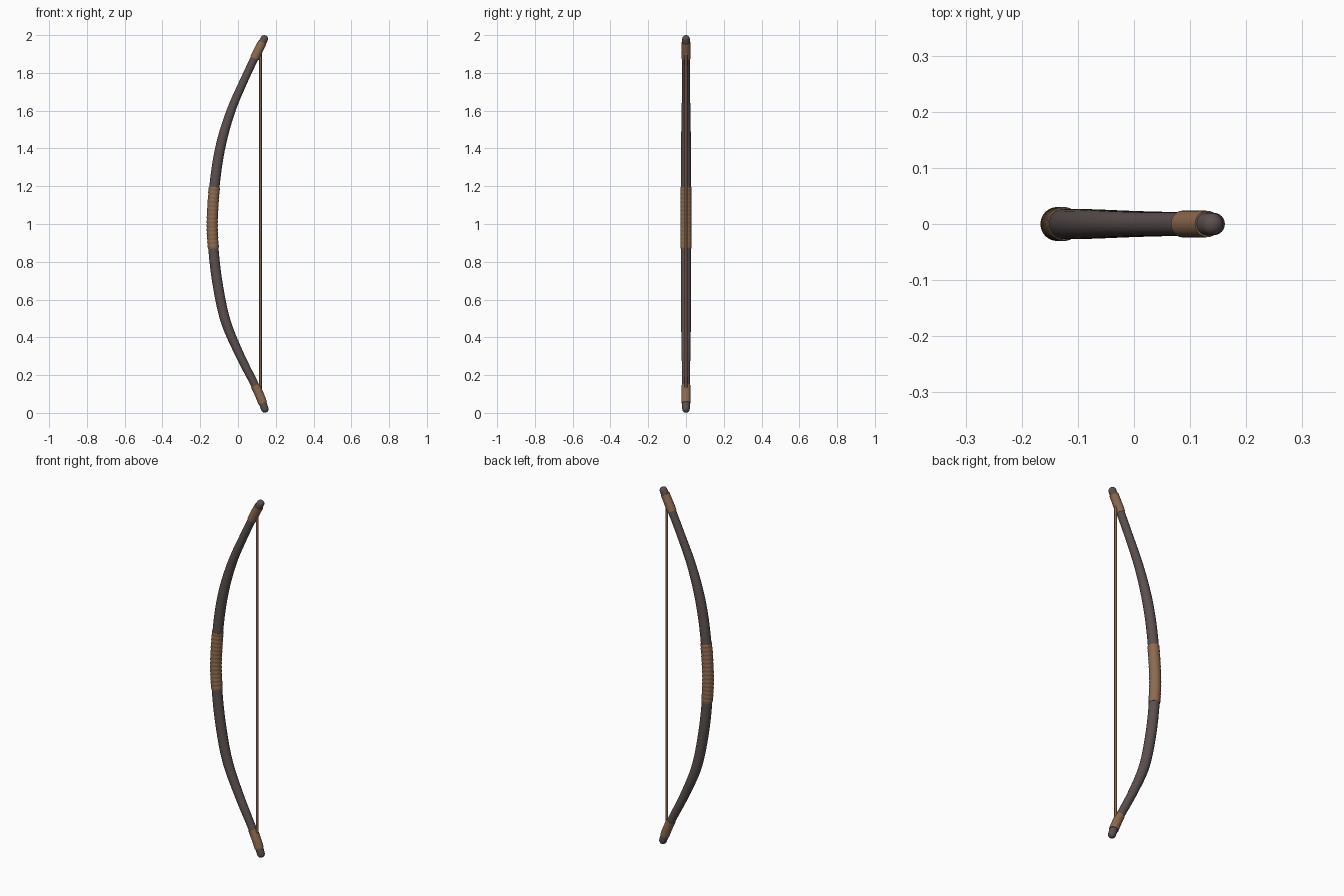
import bpy, bmesh, math
from mathutils import Vector

if "Cube" in bpy.data.objects:
    bpy.data.objects.remove(bpy.data.objects["Cube"])


def material(name, rgb):
    m = bpy.data.materials.new(name)
    m.diffuse_color = (*rgb, 1)
    m.use_nodes = True
    m.node_tree.nodes["Principled BSDF"].inputs["Base Color"].default_value = m.diffuse_color
    return m


DARK = material("dark wood", (0.105, 0.082, 0.078))
LEATHER = material("brown leather", (0.27, 0.145, 0.08))
CORD = material("brown cord", (0.24, 0.13, 0.075))

# bow centreline, bottom to top: x, z, radius
PATH = [(0.142, 0.021, .020), (0.118, 0.085, .021), (0.087, 0.153, .021),
        (0.008, 0.31, .023), (-0.066, 0.487, .026), (-0.108, 0.683, .027),
        (-0.130, 0.868, .027), (-0.136, 1.03, .027), (-0.119, 1.249, .027),
        (-0.087, 1.434, .026), (-0.034, 1.608, .023), (0.035, 1.767, .021),
        (0.098, 1.90, .021), (0.139, 1.980, .020)]


def spline(t):
    """Smooth curve through PATH; t in 0..len-1."""
    n = len(PATH) - 1
    i = min(int(t), n - 1)
    u = t - i
    p = [Vector(PATH[max(0, min(n, j))]) for j in range(i - 1, i + 3)]
    return 0.5 * (2 * p[1] + (p[2] - p[0]) * u
                  + (2 * p[0] - 5 * p[1] + 4 * p[2] - p[3]) * u * u
                  + (3 * p[1] - p[0] - 3 * p[2] + p[3]) * u ** 3)


SAMPLES = [spline(i / 200 * (len(PATH) - 1)) for i in range(201)]


def at_height(z):
    for a, b in zip(SAMPLES, SAMPLES[1:]):
        if a.y <= z <= b.y:
            return a.lerp(b, (z - a.y) / (b.y - a.y))
    return SAMPLES[0] if z < 1 else SAMPLES[-1]


def tube(name, stations, mat, sides=24, angle=40):
    """Sweep circles along (x, z, radius) stations in the y = 0 plane."""
    bm = bmesh.new()
    rings = []
    last = len(stations) - 1
    for i, s in enumerate(stations):
        d = stations[min(i + 1, last)] - stations[max(i - 1, 0)]
        d = Vector((d.x, d.y)).normalized()
        ring = []
        for k in range(sides):
            a = 2 * math.pi * k / sides
            c, y = math.cos(a) * s.z, math.sin(a) * s.z
            ring.append(bm.verts.new((s.x + d.y * c, y, s.y - d.x * c)))
        rings.append(ring)
    for a, b in zip(rings, rings[1:]):
        for k in range(sides):
            j = (k + 1) % sides
            bm.faces.new((a[k], a[j], b[j], b[k]))
    bm.faces.new(rings[0][::-1])
    bm.faces.new(rings[-1])
    bmesh.ops.recalc_face_normals(bm, faces=bm.faces)
    me = bpy.data.meshes.new(name)
    bm.to_mesh(me)
    bm.free()
    me.materials.append(mat)
    ob = bpy.data.objects.new(name, me)
    bpy.context.collection.objects.link(ob)
    bpy.ops.object.select_all(action='DESELECT')
    ob.select_set(True)
    bpy.context.view_layer.objects.active = ob
    bpy.ops.object.shade_smooth_by_angle(angle=math.radians(angle))
    return ob


def dome(end, before):
    """Stations that round off the stave past its end."""
    d = Vector((end.x - before.x, end.y - before.y)).normalized()
    out = []
    for k in range(1, 7):
        a = math.radians(k * 14.5)
        off = d * end.z * math.sin(a)
        out.append(Vector((end.x + off.x, end.y + off.y, end.z * math.cos(a))))
    return out


# stave with rounded tips
body = SAMPLES[::3] + [SAMPLES[-1]] if 200 % 3 else SAMPLES[::3]
tube("bow_stave", dome(body[0], body[1])[::-1] + body + dome(body[-1], body[-2]), DARK)


def wrap(name, z0, z1, extra, rings=0):
    """Leather sleeve on the stave, with optional overlapping turns."""
    st = []
    n = rings * 4 if rings else 10
    for i in range(n + 1):
        p = at_height(z0 + (z1 - z0) * i / n).copy()
        p.z += extra
        if rings:
            p.z += (0.0, 0.0008, 0.0016, 0.0022)[i % 4]
        st.append(p)
    tube(name, st, LEATHER)


wrap("grip_wrap", 0.87, 1.195, 0.0012, 15)
wrap("upper_tip_wrap", 1.878, 1.962, 0.003)
wrap("lower_tip_wrap", 0.052, 0.145, 0.003)

# bowstring, tucked into the tip wraps
tube("bowstring", [Vector((0.119, 0.10 + 1.82 * i / 12, 0.007)) for i in range(13)],
     CORD, sides=10)
